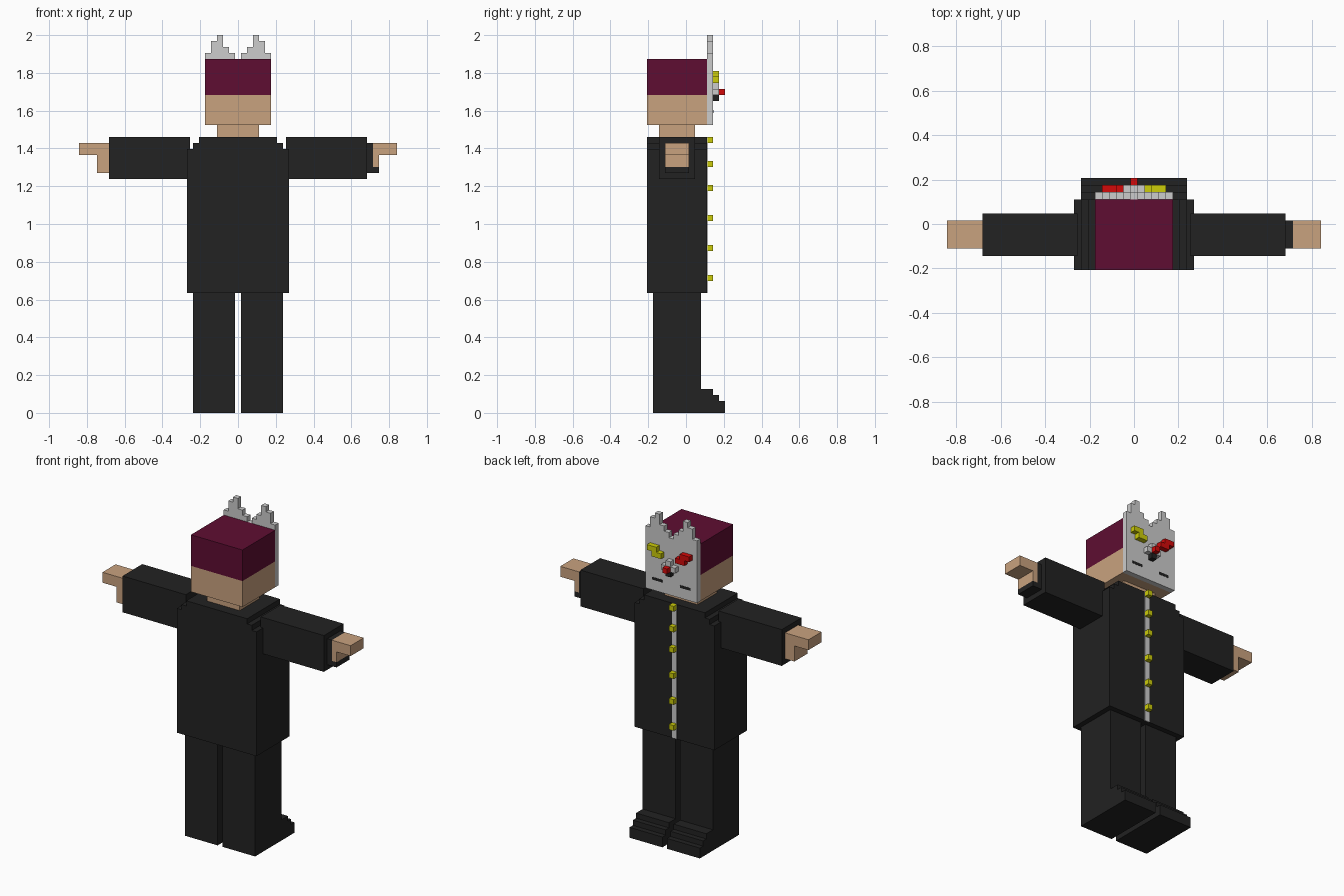
import bpy, bmesh
from mathutils import Vector

if "Cube" in bpy.data.objects:
    bpy.data.objects.remove(bpy.data.objects["Cube"])

V = 2 / 63  # block size; all sizes below are in blocks (x 0-53, y 0-13, z 0-63)


def material(name, rgb):
    m = bpy.data.materials.new(name)
    m.diffuse_color = (*rgb, 1)
    m.use_nodes = True
    m.node_tree.nodes["Principled BSDF"].inputs["Base Color"].default_value = m.diffuse_color
    return m


BLACK = material("black cloth", (0.016, 0.016, 0.016))
SKIN = material("skin", (0.584, 0.361, 0.212))
WINE = material("wine hair", (0.114, 0.004, 0.032))
GREY = material("light grey", (0.604, 0.604, 0.604))
YELLOW = material("yellow", (0.604, 0.604, 0.003))
RED = material("red", (0.65, 0.003, 0.003))


def point(x, y, z):
    return Vector(((x - 26.5) * V, (y - 6.5) * V, z * V))


def prism(name, mat, outline, axis, lo, hi):
    """Extrude an outline (x,z for axis y; y,z for axis x) from lo to hi."""
    bm = bmesh.new()
    place = (lambda a, b: point(a, lo, b)) if axis == 'y' else (lambda a, b: point(lo, a, b))
    face = bm.faces.new([bm.verts.new(place(a, b)) for a, b in outline])
    out = bmesh.ops.extrude_face_region(bm, geom=[face])
    shift = Vector((0, (hi - lo) * V, 0)) if axis == 'y' else Vector(((hi - lo) * V, 0, 0))
    bmesh.ops.translate(bm, vec=shift, verts=[v for v in out['geom'] if isinstance(v, bmesh.types.BMVert)])
    bmesh.ops.recalc_face_normals(bm, faces=bm.faces)
    me = bpy.data.meshes.new(name)
    bm.to_mesh(me)
    bm.free()
    me.materials.append(mat)
    ob = bpy.data.objects.new(name, me)
    bpy.context.collection.objects.link(ob)
    return ob


def box(name, mat, x, y, z):
    return prism(name, mat, [(x[0], z[0]), (x[1], z[0]), (x[1], z[1]), (x[0], z[1])], 'y', *y)


def mirror(pts):
    return pts + [(53 - a, b) for a, b in reversed(pts)]


# Legs with stepped shoes
leg = [(2, 0), (13, 0), (13, 2), (12, 2), (12, 3), (11, 3), (11, 4), (10, 4), (10, 20), (2, 20)]
leg[7:9] = [(10, 4), (10, 20)]
leg = [(a if (a, b) not in ((10, 20), (2, 20), (2, 0)) else (9 if a == 10 else 1), b) for a, b in leg]
leg = [(9 if (a, b) == (10, 4) else a, b) for a, b in leg]
prism("left_leg", BLACK, leg, 'x', 19, 26)
prism("right_leg", BLACK, leg, 'x', 27, 34)

# Coat with stepped shoulders, pale back strip and buttons
prism("coat", BLACK, mirror([(18, 20), (18, 44), (19, 44), (19, 45), (20, 45), (20, 46)]), 'y', 0, 10)
box("coat_strip", GREY, (26, 27), (9.9, 10.06), (20, 46))
for k in (22, 27, 32, 37, 41, 45):
    box("coat_button", YELLOW, (26, 27), (10, 11), (k, k + 1))

# Sleeves
box("left_sleeve", BLACK, (5, 18.5), (2, 8), (39, 46))
box("right_sleeve", BLACK, (34.5, 48), (2, 8), (39, 46))

# Hands: palm with fingers pointing outward; right one has a dark cuff and palm pad
prism("left_hand", SKIN, [(5, 40), (5, 45), (0, 45), (0, 43), (3, 43), (3, 40)], 'y', 3, 7)
prism("right_hand", SKIN, [(49, 41), (49, 45), (53, 45), (53, 43), (50, 43), (50, 41)], 'y', 3, 7)
prism("right_cuff", BLACK, [(48, 40), (50, 40), (50, 41), (49, 41), (49, 45), (48, 45)], 'y', 3, 7)

# Neck and head
box("neck", SKIN, (23, 30), (2, 8), (46, 48))
box("head", SKIN, (21, 32), (0, 10), (48, 53))
box("hair", WINE, (21, 32), (0, 10), (53, 59))

# Mask with two pointed ears
ear = [(21, 48), (21, 60), (22, 60), (22, 62), (23, 62), (23, 63), (24, 63), (24, 61),
       (25, 61), (25, 60), (26, 60), (26, 59)]
prism("mask", GREY, mirror(ear), 'y', 10, 11)

# Zigzag eyes
eye = [(31, 57), (29, 57), (29, 56), (28, 56), (28, 55), (30, 55), (30, 56), (31, 56)]
prism("yellow_eye", YELLOW, eye, 'y', 11, 12)
prism("red_eye", RED, [(53 - a, b) for a, b in eye], 'y', 11, 12)

# Muzzle, nose and mouth
prism("muzzle", GREY, mirror([(25, 53), (25, 54), (26, 54), (26, 55)]), 'y', 11, 12)
box("nose", RED, (26, 27), (12, 13), (53, 54))
box("chin_block", BLACK, (26, 27), (11, 12), (52, 53))
for x in (22.4, 28.4):
    box("mouth_line", BLACK, (x, x + 2.2), (10.95, 11.05), (50, 50.5))
